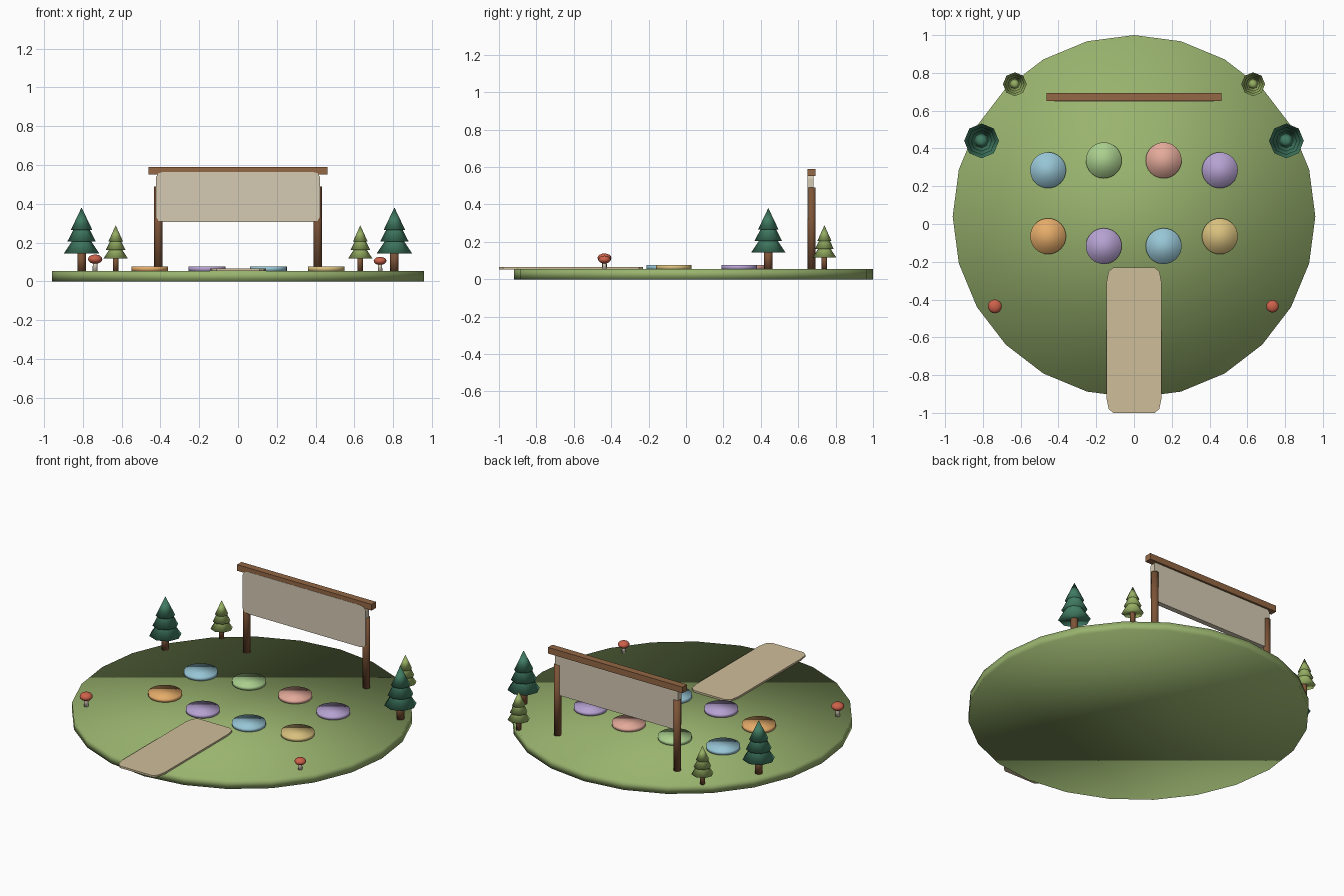
import bpy, bmesh, math
from mathutils import Matrix

if "Cube" in bpy.data.objects:
    bpy.data.objects.remove(bpy.data.objects["Cube"])


def material(name, r, g, b):
    m = bpy.data.materials.new(name)
    lin = [(c / 255) ** 2.2 for c in (r, g, b)]
    m.diffuse_color = (*lin, 1)
    m.use_nodes = True
    m.node_tree.nodes["Principled BSDF"].inputs["Base Color"].default_value = m.diffuse_color
    return m


GRASS = material("grass", 152, 178, 110)
SAND = material("sand", 205, 188, 152)
CLOTH = material("cloth", 212, 201, 178)
WOOD = material("wood", 146, 103, 70)
BARK = material("bark", 125, 85, 58)
PINE = material("pine", 66, 122, 98)
LEAF = material("leaf", 148, 172, 98)
RED = material("red", 204, 98, 76)
CREAM = material("cream", 225, 215, 195)
BLUE = material("blue", 150, 196, 212)
GREEN = material("green", 168, 205, 140)
PINK = material("pink", 226, 168, 152)
PURPLE = material("purple", 180, 160, 208)
ORANGE = material("orange", 228, 170, 105)
YELLOW = material("yellow", 215, 190, 125)


def finish(bm, name, mat, smooth):
    bmesh.ops.recalc_face_normals(bm, faces=bm.faces)
    me = bpy.data.meshes.new(name)
    bm.to_mesh(me)
    bm.free()
    for p in me.polygons:
        p.use_smooth = smooth
    me.materials.append(mat)
    ob = bpy.data.objects.new(name, me)
    bpy.context.collection.objects.link(ob)
    return ob


def cone(name, mat, x, y, z0, z1, r0, r1, sides, smooth=True):
    bm = bmesh.new()
    bmesh.ops.create_cone(bm, cap_ends=True, segments=sides, radius1=r0, radius2=r1,
                          depth=z1 - z0, matrix=Matrix.Translation((x, y, (z0 + z1) / 2)))
    return finish(bm, name, mat, smooth)


def slab(name, mat, w, h, t, cx, cy, rot=Matrix()):
    """Rectangle w x h with rounded corners of radii cx, cy, thickened by t."""
    bm = bmesh.new()
    pts = []
    for q, (sx, sy) in enumerate([(1, 1), (-1, 1), (-1, -1), (1, -1)]):
        for k in range(3 if cx else 1):
            a = math.radians(90 * q + 45 * k)
            pts.append((sx * (w / 2 - cx) + cx * math.cos(a),
                        sy * (h / 2 - cy) + cy * math.sin(a)))
    if not cx:
        pts = [(w / 2, h / 2), (-w / 2, h / 2), (-w / 2, -h / 2), (w / 2, -h / 2)]
    face = bm.faces.new([bm.verts.new((px, py, -t / 2)) for px, py in pts])
    ext = bmesh.ops.extrude_face_region(bm, geom=[face])
    top = [v for v in ext["geom"] if isinstance(v, bmesh.types.BMVert)]
    bmesh.ops.translate(bm, verts=top, vec=(0, 0, t))
    bm.transform(rot)
    return finish(bm, name, mat, False)


TOP = 0.054

# Round lawn
cone("lawn", GRASS, 0, 0.04, 0, TOP, 0.96, 0.96, 24)

# Entrance path overhanging the front edge
slab("path", SAND, 0.29, 0.77, 0.012, 0.035, 0.075, Matrix.Translation((0, -0.615, 0.059)))

# Two curved rows of coloured round pads
pads = [(-0.455, -0.065, ORANGE), (-0.16, -0.117, PURPLE), (0.157, -0.117, BLUE),
        (0.455, -0.065, YELLOW), (-0.455, 0.285, BLUE), (-0.16, 0.337, GREEN),
        (0.157, 0.337, PINK), (0.455, 0.285, PURPLE)]
for i, (x, y, m) in enumerate(pads):
    cone(f"pad_{i + 1}", m, x, y, TOP - 0.002, 0.075, 0.095, 0.095, 32)

# Banner frame: hanging panel, top beam
up = Matrix.Rotation(math.radians(90), 4, 'X')
slab("banner_panel", CLOTH, 0.844, 0.26, 0.032, 0.04, 0.025,
     Matrix.Translation((0, 0.665, 0.435)) @ up)
slab("banner_beam", WOOD, 0.924, 0.038, 0.043, 0, 0,
     Matrix.Translation((0, 0.672, 0.571)) @ up)


# Tree: trunk and three stacked tiers
def tree(name, mat, x, y, r, trunk_r, bases, tops):
    cone(name + "_trunk", BARK, x, y, TOP - 0.002, bases[0] + 0.02, trunk_r, trunk_r, 12)
    for k in range(3):
        cone(f"{name}_tier_{k + 1}", mat, x, y, bases[k], tops[k],
             r * (1, 0.8, 0.6)[k], 0 if k == 2 else r * 0.15, 8)


for side, s in (("left", -1), ("right", 1)):
    cone(f"banner_post_{side}", BARK, s * 0.411, 0.672, TOP - 0.002, 0.49, 0.0215, 0.0215, 16)
    tree(f"large_tree_{side}", PINE, s * 0.807, 0.44, 0.092, 0.022,
         (0.143, 0.205, 0.265), (0.26, 0.32, 0.381))
    tree(f"small_tree_{side}", LEAF, s * 0.631, 0.74, 0.063, 0.015,
         (0.117, 0.162, 0.205), (0.2, 0.245, 0.289))


# Mushroom: stem and flattened cap
def mushroom(side, x, y, r, zc, h):
    cone(f"mushroom_stem_{side}", CREAM, x, y, TOP - 0.002, zc, r * 0.36, r * 0.3, 12)
    bm = bmesh.new()
    mat = Matrix.Translation((x, y, zc)) @ Matrix.Diagonal((r, r, h, 1))
    bmesh.ops.create_uvsphere(bm, u_segments=16, v_segments=8, radius=1, matrix=mat)
    finish(bm, f"mushroom_cap_{side}", RED, True)


mushroom("left", -0.737, -0.436, 0.037, 0.114, 0.024)
mushroom("right", 0.733, -0.436, 0.033, 0.105, 0.021)
